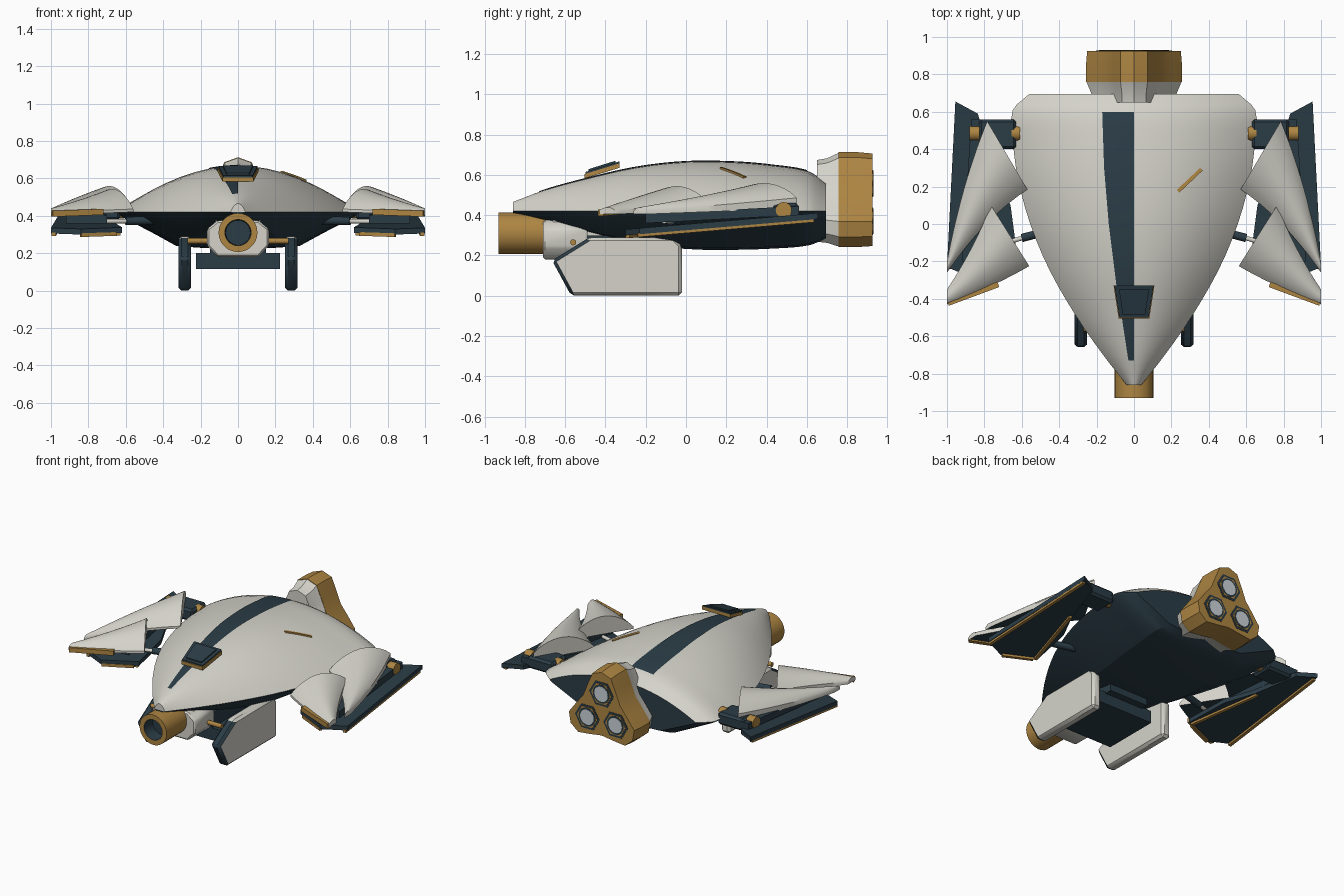
import bpy, bmesh, math
from mathutils import Vector

if "Cube" in bpy.data.objects:
    bpy.data.objects.remove(bpy.data.objects["Cube"])

def material(name, rgb):
    m = bpy.data.materials.new(name)
    m.diffuse_color = (*rgb, 1)
    m.use_nodes = True
    m.node_tree.nodes["Principled BSDF"].inputs["Base Color"].default_value = m.diffuse_color
    return m

CREAM = material("cream_panel", (0.66, 0.65, 0.59))
DARK = material("dark_slate", (0.024, 0.046, 0.062))
GOLD = material("bronze_gold", (0.42, 0.235, 0.055))
PALE = material("pale_glow", (0.60, 0.66, 0.70))

def build(name, verts, faces, mats, rule=None, mirror=False, bevel=0, angle=35):
    bm = bmesh.new()
    vs = [bm.verts.new(v) for v in verts]
    for f in faces:
        bm.faces.new([vs[i] for i in f])
    bmesh.ops.remove_doubles(bm, verts=bm.verts, dist=1e-5)
    bmesh.ops.recalc_face_normals(bm, faces=bm.faces)
    if bevel:
        bmesh.ops.bevel(bm, geom=bm.edges[:], offset=bevel, segments=1, affect='EDGES')
    bm.normal_update()
    if rule:
        for f in bm.faces:
            f.material_index = rule(f)
    me = bpy.data.meshes.new(name)
    bm.to_mesh(me)
    bm.free()
    for m in mats:
        me.materials.append(m)
    me.shade_smooth()
    me.set_sharp_from_angle(angle=math.radians(angle))
    ob = bpy.data.objects.new(name, me)
    bpy.context.collection.objects.link(ob)
    if mirror:
        ob.modifiers.new("mirror", 'MIRROR')
    return ob

def loft(name, rings, mats, caps=True, **kw):
    n = len(rings[0])
    verts = [p for r in rings for p in r]
    faces = [(a*n+i, a*n+(i+1) % n, (a+1)*n+(i+1) % n, (a+1)*n+i)
             for a in range(len(rings)-1) for i in range(n)]
    if caps:
        faces += [list(range(n)), list(range((len(rings)-1)*n, len(rings)*n))]
    return build(name, verts, faces, mats, **kw)

def slab(name, pts, vec, mat, **kw):
    pts = [Vector(p) for p in pts]
    mats = mat if isinstance(mat, list) else [mat]
    return loft(name, [pts, [p + Vector(vec) for p in pts]], mats, **kw)

def box(name, x, y, z, mat, **kw):
    return slab(name, [(x[0], y[0], z[0]), (x[1], y[0], z[0]), (x[1], y[1], z[0]), (x[0], y[1], z[0])],
                (0, 0, z[1]-z[0]), mat, **kw)

def rod(name, a, b, r, mat, n=16, **kw):
    a, b = Vector(a), Vector(b)
    q = (b-a).to_track_quat('Z', 'Y')
    ring = [a + q @ Vector((r*math.cos(t), r*math.sin(t), 0)) for t in (2*math.pi*i/n for i in range(n))]
    return slab(name, ring, b-a, mat, **kw)

# ---- Hull: y, half width, top, bottom ----
ST = [(-.86, .04, .465, .41), (-.7, .165, .525, .375), (-.5, .305, .58, .32), (-.25, .45, .637, .265),
      (0, .555, .665, .232), (.25, .622, .663, .228), (.45, .648, .645, .235), (.61, .648, .617, .25),
      (.695, .56, .56, .285)]
SEAM = 0.42

def station(y):
    i = max(k for k in range(len(ST)-1) if ST[k][0] <= y + 1e-9)
    def tan(k, c):
        p, q = ST[max(k-1, 0)], ST[min(k+1, len(ST)-1)]
        return (q[c]-p[c]) / (q[0]-p[0])
    h = ST[i+1][0]-ST[i][0]
    t = (y-ST[i][0])/h
    return [(2*t**3-3*t*t+1)*ST[i][c] + (t**3-2*t*t+t)*h*tan(i, c)
            + (3*t*t-2*t**3)*ST[i+1][c] + (t**3-t*t)*h*tan(i+1, c) for c in (1, 2, 3)]

def hull_z(x, y):
    w, top, _ = station(y)
    return SEAM + (top-SEAM)*max(0, 1-abs(x/w)**2.1)

rings_up, rings_low = [], []
for a, b in zip(ST, ST[1:]):
    for k in range(4 if b is ST[-1] else 3):
        y = a[0] + (b[0]-a[0])*k/3
        w, top, bot = station(min(y, .695))
        us = [math.sin(math.pi/2*i/12) for i in range(-12, 13)]
        rings_up.append([(u*w, y, hull_z(u*w, y)) for u in us])
        rings_low.append([(u*w, y, SEAM-(SEAM-bot)*p) for u, p in
                          ((-1, 0), (-.97, .1), (-.52, .95), (-.3, 1), (.3, 1), (.52, .95), (.97, .1), (1, 0))])
loft("upper_hull", rings_up, [CREAM, DARK], rule=lambda f: int(f.normal.y > .95))
loft("lower_hull", rings_low, [DARK], angle=20)

# Offset stripe painted along the top
SL = [(-.73, -.03), (-.5, -.065), (-.32, -.095), (0, -.135), (.3, -.16), (.6, -.17)]
verts, faces, N = [], [], 5
rows = []
for (y0, x0), (y1, x1) in zip(SL, SL[1:]):
    rows += [(y0+(y1-y0)*k/6, x0+(x1-x0)*k/6) for k in range(6)]
rows.append(SL[-1])
for y, x in rows:
    verts += [(x*(1-i/(N-1)), y, hull_z(x*(1-i/(N-1)), y)+.004) for i in range(N)]
for a in range(len(rows)-1):
    faces += [(a*N+i, a*N+i+1, a*N+N+i+1, a*N+N+i) for i in range(N-1)]
build("top_stripe", verts, faces, [DARK])

# Small diagonal mark
mark = []
for k in range(7):
    x, y = .235+.125*k/6, .175+.118*k/6
    mark.append([(x+sx*.007, y-sx*.007, hull_z(x, y)+dz) for sx, dz in ((-1, -.01), (1, -.01), (1, .006), (-1, .006))])
loft("diagonal_mark", mark, [GOLD])

# Canopy hatch
def hatch(name, g, z, th, mat):
    slab(name, [(-.105-g, -.33, .645+z), (.105+g, -.33, .645+z), (.078+g, -.5-g, .592+z), (-.078-g, -.5-g, .592+z)],
         (0, 0, th), mat)
hatch("hatch_trim", .004, -.01, .022, GOLD)
hatch("hatch_base", 0, .01, .012, DARK)
slab("hatch_window", [(-.08, -.35, .656), (.08, -.35, .656), (.06, -.485, .614), (-.06, -.485, .614)], (0, 0, .014), DARK)

# ---- Rear engine: three-lobed housing ----
EZ = .432
def trefoil(s, y):
    pts = []
    for k in range(3):
        a = math.radians(90+120*k)
        for da, r in ((-60, .165), (-33, .20), (-16, .262), (0, .278), (16, .262), (33, .20)):
            t = a + math.radians(da)
            pts.append((s*r*math.cos(t), y, EZ+s*r*math.sin(t)))
    return pts
loft("engine_collar", [trefoil(.87, .65), trefoil(.9, .7), trefoil(1, .76)], [CREAM])
loft("engine_shroud", [trefoil(1.01, .758), trefoil(1.01, .85), trefoil(.985, .925)], [GOLD])
for k in range(3):
    a = math.radians(90+120*k)
    x, z = .125*math.cos(a), EZ+.125*math.sin(a)
    rod(f"nozzle_bezel_{k}", (x, .9, z), (x, .927, z), .094, DARK, n=6)
    rod(f"nozzle_ring_{k}", (x, .9, z), (x, .929, z), .078, GOLD, n=6)
    rod(f"nozzle_liner_{k}", (x, .9, z), (x, .930, z), .064, DARK, n=24)
    rod(f"nozzle_disc_{k}", (x, .9, z), (x, .931, z), .052, PALE, n=24)

# ---- Nose cannon ----
def circle(r, y, n=28):
    return [(r*math.cos(2*math.pi*i/n), y, .31+r*math.sin(2*math.pi*i/n)) for i in range(n)]
loft("cannon_barrel", [circle(.104, -.68), circle(.104, -.93), circle(.07, -.93), circle(.066, -.84)], [GOLD, DARK],
     rule=lambda f: int(f.calc_center_median().y > -.9 and max((v.co.x**2+(v.co.z-.31)**2) for v in f.verts) < .0055))
octo = [(-.165, .24), (-.11, .18), (.11, .18), (.165, .24), (.165, .33), (.11, .375), (-.11, .375), (-.165, .33)]
slab("cannon_housing", [(x, -.71, z) for x, z in octo], (0, .22, 0), CREAM, bevel=.01)
box("cannon_rail", (-.12, .12), (-.66, -.3), (.3, .39), CREAM)
box("belly_block", (-.225, .225), (-.5, -.1), (.115, .2), DARK)
box("belly_mount", (-.15, .15), (-.5, -.05), (.19, .3), DARK)
rod("cross_axle", (-.27, -.56, .265), (.27, -.56, .265), .015, GOLD)

# Landing skids
skid = [(-.665, .175), (-.57, 0), (-.02, 0), (-.02, .25), (-.06, .29), (-.48, .29)]
slab("landing_skid", [(.25, y, z) for y, z in skid], (.068, 0, 0), [CREAM, DARK], mirror=True, bevel=.016,
     rule=lambda f: int(f.normal.y < -.3))

# ---- Wings ----
def bez(a, c, b, t):
    return [(1-t)**2*a[i]+2*t*(1-t)*c[i]+t*t*b[i] for i in (0, 1)]

def feather(name, A, C1, T1, B, C2, T2, base):
    U, V = 14, 12
    rings = []
    for i in range(U+1):
        u = i/U
        p, q = bez(A, C1, T1, u), bez(B, C2, T2, u)
        zb = base + (.405-base)*u
        top, low = [], []
        for j in range(V+1):
            v = j/V
            x, y = p[0]+(q[0]-p[0])*v, p[1]+(q[1]-p[1])*v
            z = zb+.016+.09*(1-.8*u)*max(0, math.sin(math.pi*v))**.8+.035*(1-v)*(1-u)
            top.append((x, y, z))
            low.append((x, y, zb))
        rings.append(top+low[::-1])
    loft(name, rings, [CREAM, DARK], mirror=True, rule=lambda f: int(f.normal.z < -.5))

feather("rear_wing_shell", (.785, .55), (.92, .22), (1, -.2), (.57, .185), (.8, .03), (1, -.26), .435)
feather("front_wing_shell", (.765, .1), (.86, -.14), (1, -.35), (.56, -.225), (.76, -.34), (1, -.43), .42)
slab("front_wing_trim", [(.73, -.31, .405), (1, -.41, .395), (.99, -.437, .395), (.72, -.337, .405)], (0, 0, .032),
     GOLD, mirror=True)

# Lower wing plate, sloping down to the front
def pz(y):
    return .325 + .085*y
plate = [(1, -.23), (.84, -.3), (.62, -.2), (.66, .1), (.75, .29), (.835, .59), (.955, .655)]
slab("lower_wing_plate", [(x, y, pz(y)) for x, y in plate], (0, 0, .03), DARK, mirror=True)
def trim(name, a, b):
    d = Vector((b[1]-a[1], a[0]-b[0])).normalized()*.011
    slab(name, [(p[0]+s*d.x, p[1]+s*d.y, pz(p[1])-.014) for p, s in ((a, -1), (b, -1), (b, 1), (a, 1))],
         (0, 0, .02), GOLD, mirror=True)
trim("outer_plate_trim", (.985, -.24), (.945, .635))
trim("inner_plate_trim", (.64, -.2), (.765, .29))
trim("front_plate_trim", (.65, -.21), (.84, -.29))

# Hinges and struts
box("wing_hinge", (.63, .83), (.4, .56), (.375, .46), DARK, mirror=True, bevel=.015)
rod("hinge_pin_inner", (.61, .485, .425), (.655, .485, .425), .04, GOLD, mirror=True)
rod("hinge_pin_outer", (.825, .485, .425), (.88, .485, .425), .04, GOLD, mirror=True)
arm = [(.8, .56, .40), (.87, .56, .40), (.92, -.2, .36), (.7, -.2, .36)]
slab("wing_arm", arm, (0, 0, .045), DARK, mirror=True)
rod("strut_sleeve", (.43, -.03, .375), (.6, -.075, .372), .022, DARK, mirror=True)
rod("strut_piston", (.58, -.07, .372), (.72, -.11, .37), .012, CREAM, mirror=True)
